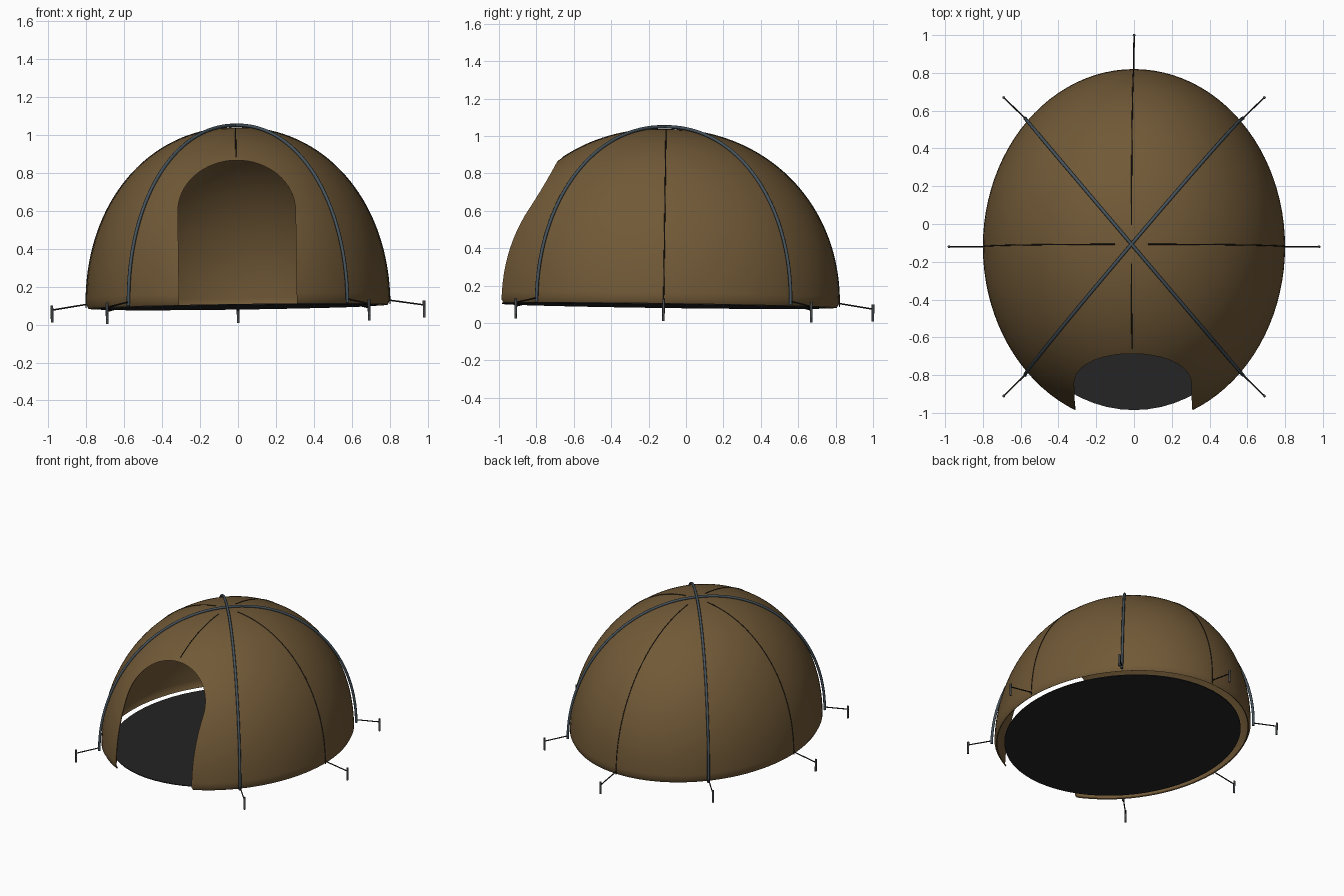
import bpy, bmesh, math
from mathutils import Matrix, Vector

if "Cube" in bpy.data.objects:
    bpy.data.objects.remove(bpy.data.objects["Cube"])

CY = -0.12                 # dome centre in y
RX, RY, H = 0.80, 0.94, 0.94
P = 2.1                    # fullness of the dome profile

# The whole tent leans very slightly
LEAN = (Matrix.Translation((0, 0, 0.096)) @ Matrix.Rotation(-0.0137, 4, 'X')
        @ Matrix.Rotation(-0.014, 4, 'Y'))


def material(name, rgb):
    m = bpy.data.materials.new(name)
    m.diffuse_color = (*rgb, 1)
    m.use_nodes = True
    m.node_tree.nodes["Principled BSDF"].inputs["Base Color"].default_value = m.diffuse_color
    return m


BROWN = material("brown_fabric", (0.165, 0.100, 0.038))
FLOOR = material("black_groundsheet", (0.018, 0.018, 0.018))
SLATE = material("slate_pole", (0.060, 0.085, 0.105))
STEEL = material("grey_stake", (0.070, 0.078, 0.085))
DARK = material("dark_cord", (0.016, 0.013, 0.010))


def mesh_object(name, bm, mat):
    bmesh.ops.recalc_face_normals(bm, faces=bm.faces)
    me = bpy.data.meshes.new(name)
    bm.to_mesh(me)
    bm.free()
    me.materials.append(mat)
    ob = bpy.data.objects.new(name, me)
    bpy.context.collection.objects.link(ob)
    return ob


def tube(name, pts, radius, mat):
    cu = bpy.data.curves.new(name, 'CURVE')
    cu.dimensions = '3D'
    cu.bevel_depth = radius
    cu.bevel_resolution = 2
    cu.use_fill_caps = True
    sp = cu.splines.new('POLY')
    sp.points.add(len(pts) - 1)
    for p, co in zip(sp.points, pts):
        p.co = (*co, 1)
    sp.use_smooth = True
    cu.materials.append(mat)
    ob = bpy.data.objects.new(name, cu)
    bpy.context.collection.objects.link(ob)
    return ob


def arc(t, p=P):
    """Profile of the dome: radius and height, both 0..1"""
    return max(math.cos(t), 0) ** (2 / p), max(math.sin(t), 0) ** (2 / p)


# Dome fabric: elliptical shell with a slightly tucked hem
bm = bmesh.new()
SEG, ROWS = 96, 32
profile = [(0.985, -0.004)]
for i in range(ROWS):
    r, z = arc(math.pi / 2 * i / ROWS)
    profile.append((r, z * H if i else 0.02))
rings = []
for r, z in profile:
    rings.append([bm.verts.new((r * RX * math.cos(2 * math.pi * k / SEG),
                                CY + r * RY * math.sin(2 * math.pi * k / SEG), z))
                  for k in range(SEG)])
for a, b in zip(rings, rings[1:]):
    for k in range(SEG):
        n = (k + 1) % SEG
        bm.faces.new((a[k], a[n], b[n], b[k]))
apex = bm.verts.new((0, CY, H))
for k in range(SEG):
    bm.faces.new((rings[-1][k], rings[-1][(k + 1) % SEG], apex))
bmesh.ops.recalc_face_normals(bm, faces=bm.faces)
if apex.normal.z < 0 or sum(f.normal.z for f in bm.faces) < 0:
    bmesh.ops.reverse_faces(bm, faces=bm.faces)
dome = mesh_object("dome_fabric", bm, BROWN)

# Arched door opening, cut through the front only
W, SPRING, TOP = 0.31, 0.49, 0.76
outline = [(W, -0.2)]
outline += [(W * math.cos(math.pi * k / 32), SPRING + (TOP - SPRING) * math.sin(math.pi * k / 32))
            for k in range(33)]
outline += [(-W, -0.2)]
bm = bmesh.new()
face = bm.faces.new([bm.verts.new((x, -1.4, z)) for x, z in outline])
ext = bmesh.ops.extrude_face_region(bm, geom=[face])
bmesh.ops.translate(bm, vec=(0, 1.0, 0),
                    verts=[v for v in ext['geom'] if isinstance(v, bmesh.types.BMVert)])
cutter = mesh_object("door_cutter", bm, BROWN)
cutter.hide_render = True

solid = dome.modifiers.new("thickness", 'SOLIDIFY')
solid.thickness = 0.008
solid.offset = -1
cut = dome.modifiers.new("door", 'BOOLEAN')
cut.operation = 'DIFFERENCE'
cut.solver = 'EXACT'
cut.object = cutter
bpy.context.view_layer.objects.active = dome
dome.select_set(True)
for m in ("thickness", "door"):
    bpy.ops.object.modifier_apply(modifier=m)
bpy.ops.object.shade_smooth_by_angle(angle=math.radians(40))
bpy.data.objects.remove(cutter)

# Groundsheet, a little smaller than the dome
bm = bmesh.new()
bmesh.ops.create_cone(bm, cap_ends=True, segments=64, radius1=1, radius2=1, depth=0.006)
for v in bm.verts:
    v.co = Vector((v.co.x * 0.74, CY + v.co.y * 0.865, v.co.z - 0.004))
mesh_object("groundsheet", bm, FLOOR)

# Two crossing poles arching over the dome
for name, s in (("pole_a", 1), ("pole_b", -1)):
    pts = []
    for i in range(65):
        t = math.pi * i / 64
        r, z = arc(min(t, math.pi - t), 2.06)
        side = 1 if t < math.pi / 2 else -1
        pts.append((s * side * r * 0.577, CY + side * r * 0.68, z * 0.952))
    tube(name, pts, 0.009, SLATE)

# Seams running down the four sides
for name, dx, dy, low in (("seam_right", 1, 0, 0), ("seam_left", -1, 0, 0),
                          ("seam_back", 0, 1, 0), ("seam_front", 0, -1, 0.775)):
    pts = []
    for i in range(80):
        r, z = arc(math.pi / 2 * i / 80)
        if r > 0.09 and z * H >= low:
            pts.append((dx * r * RX, CY + dy * r * RY, z * H))
    tube(name, pts, 0.003, DARK)

# Guy lines and stakes, none in front of the door
anchors = [("back", (0, 0.815), (0, 1.0))]
for side, s in (("right", 1), ("left", -1)):
    anchors += [(side, (s * 0.795, CY), (s * 0.98, CY)),
                ("back_" + side, (s * 0.577, 0.56), (s * 0.69, 0.67)),
                ("front_" + side, (s * 0.577, -0.80), (s * 0.69, -0.91))]
for name, a, b in anchors:
    tube("guy_line_" + name, [(*a, 0.02), (*b, -0.008)], 0.004, DARK)
    tube("stake_" + name, [(*b, -0.074), (*b, 0.016)], 0.007, STEEL)

for ob in bpy.context.collection.objects:
    ob.matrix_world = LEAN
